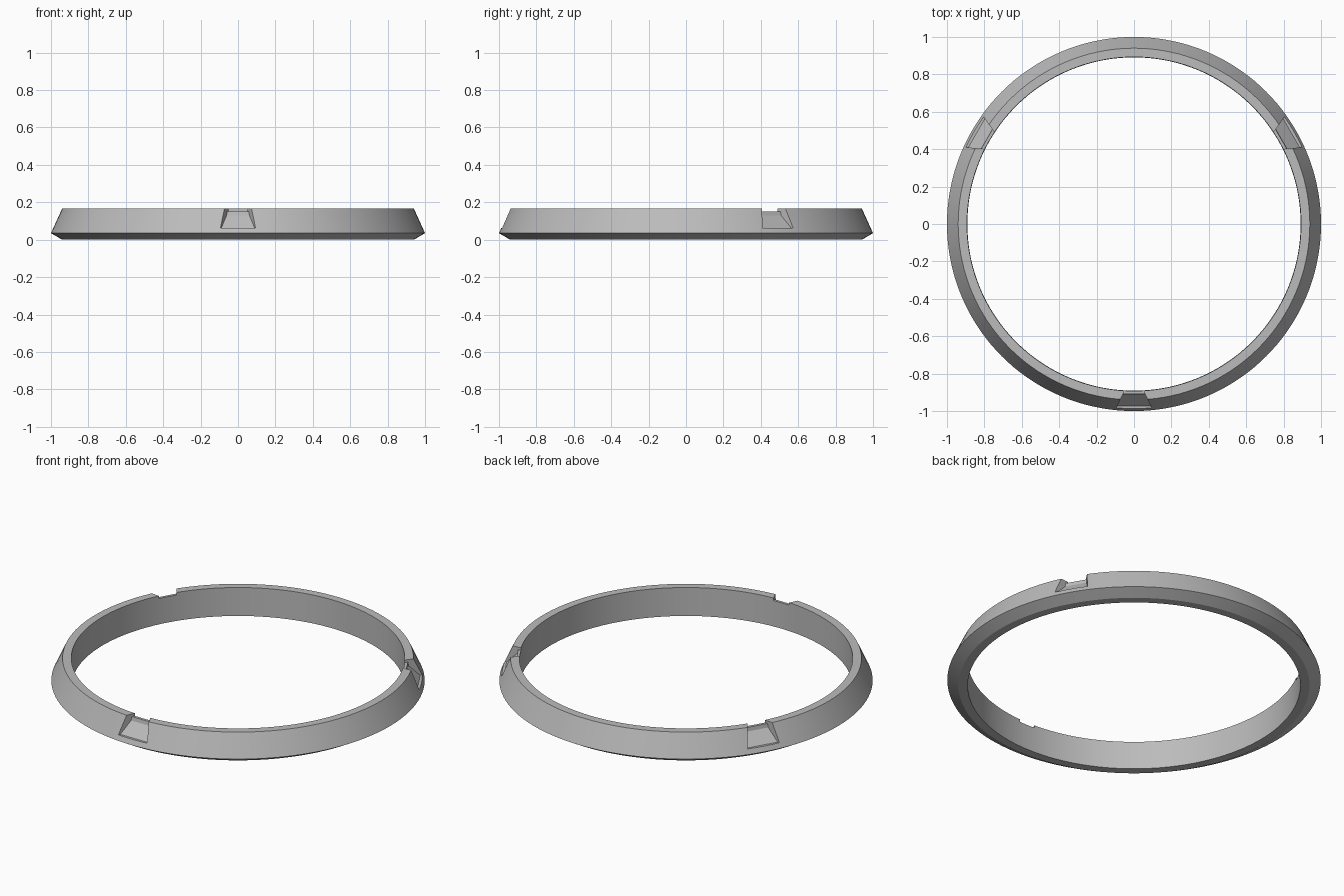
import bpy
import bmesh
from math import radians, cos, sin, pi
from mathutils import Matrix, Vector

SEGMENTS = 144

default_cube = bpy.data.objects.get("Cube")
if default_cube:
    bpy.data.objects.remove(default_cube, do_unlink=True)

# Single plain grey material
grey = bpy.data.materials.new("plain_grey")
grey.use_nodes = True
colour = (0.5, 0.5, 0.5, 1)
grey.diffuse_color = colour
grey.node_tree.nodes["Principled BSDF"].inputs["Base Color"].default_value = colour


def make_object(name, bm):
    bmesh.ops.recalc_face_normals(bm, faces=bm.faces[:])
    mesh = bpy.data.meshes.new(name)
    bm.to_mesh(mesh)
    bm.free()
    mesh.materials.append(grey)
    obj = bpy.data.objects.new(name, mesh)
    bpy.context.collection.objects.link(obj)
    return obj


# Bevelled ring: closed (radius, height) section swept round z
section = [(0.891, 0), (0.94, 0), (1.0, 0.035), (0.94, 0.167), (0.893, 0.167)]
bm = bmesh.new()
loops = []
for i in range(SEGMENTS):
    a = 2 * pi * i / SEGMENTS
    loops.append([bm.verts.new((r * cos(a), r * sin(a), z)) for r, z in section])
for i, here in enumerate(loops):
    after = loops[(i + 1) % SEGMENTS]
    for j in range(len(section)):
        k = (j + 1) % len(section)
        bm.faces.new((here[j], after[j], after[k], here[k]))
ring = make_object("bevelled_ring", bm)

# Notch cutter: ledge, ramp, small step and inner floor, widening outwards
notch = [(1.05, 0.063), (0.972, 0.063), (0.912, 0.13), (0.908, 0.152),
         (0.85, 0.152), (0.85, 0.25), (1.05, 0.25)]


def half_width(r):
    return 0.055 + (r - 0.9) * 0.47


def make_cutter(angle):
    bm = bmesh.new()
    sides = [[bm.verts.new((r, s * half_width(r), z)) for r, z in notch]
             for s in (-1, 1)]
    for side in sides:
        bm.faces.new(side)
    for j in range(len(notch)):
        k = (j + 1) % len(notch)
        bm.faces.new((sides[0][j], sides[0][k], sides[1][k], sides[1][j]))
    bm.transform(Matrix.Rotation(angle, 4, "Z"))
    cutter = make_object("notch_cutter", bm)
    cutter.hide_render = True
    return cutter


# Three evenly spaced notches
bpy.ops.object.select_all(action="DESELECT")
bpy.context.view_layer.objects.active = ring
ring.select_set(True)
for degrees in (-90, 30, 150):
    cutter = make_cutter(radians(degrees))
    cut = ring.modifiers.new("notch", "BOOLEAN")
    cut.operation = "DIFFERENCE"
    cut.solver = "EXACT"
    cut.object = cutter
    bpy.ops.object.modifier_apply(modifier=cut.name)
    bpy.data.objects.remove(cutter, do_unlink=True)

# Smooth round the ring, crisp at the bevels and notches
bpy.ops.object.shade_smooth_by_angle(angle=radians(20))
